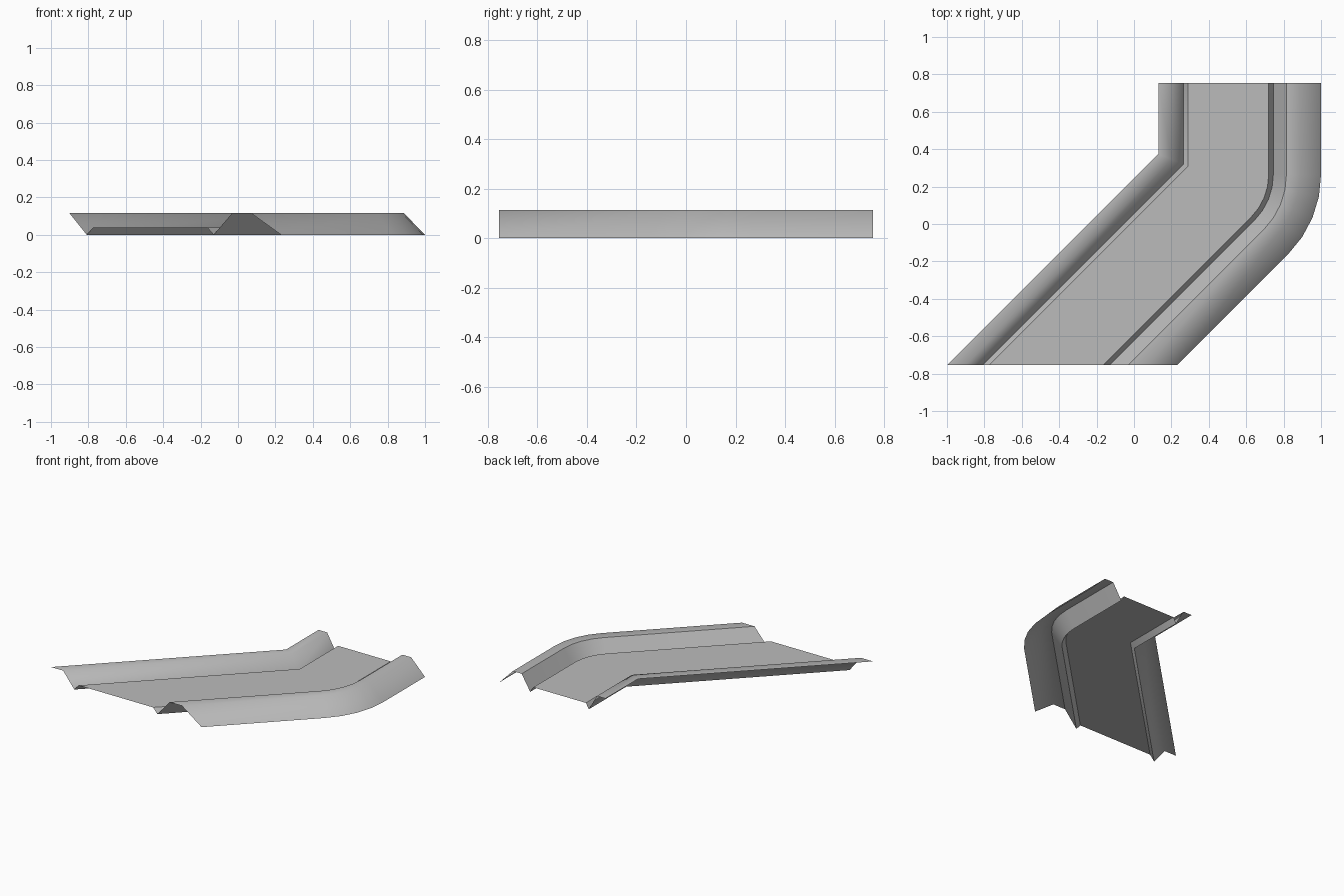
import bpy
import bmesh
from math import cos, sin, tan, pi, sqrt

cube = bpy.data.objects.get("Cube")
if cube:
    bpy.data.objects.remove(cube, do_unlink=True)

# Plain grey sheet colour
grey = bpy.data.materials.new("grey_sheet")
grey.use_nodes = True
colour = (0.5, 0.5, 0.5, 1)
grey.diffuse_color = colour
grey.node_tree.nodes["Principled BSDF"].inputs["Base Color"].default_value = colour

# Cross-section: (distance from the inner edge, height, crease is sharp)
TOP, FLOOR = 0.115, 0.04
profile = [
    (0.0, TOP, False),       # inner lip
    (0.07, TOP, False),
    (0.135, 0.0, True),      # inner gutter
    (0.16, FLOOR, True),     # channel floor
    (0.59, FLOOR, True),
    (0.615, 0.0, True),      # outer gutter
    (0.685, TOP, True),      # outer ridge
    (0.757, TOP, False),
    (0.87, 0.0, False),      # outer skirt
]

# The bend turns 45 degrees about a pivot between its two straight legs
EDGE, HALF, PIVOT, STEPS = 0.13, 0.755, 0.27, 4
TURN = pi / 4
CORNER_Y = EDGE + 1 - HALF


def mitre_y(d):
    return CORNER_Y - d * tan(TURN / 2)


def point(station, d):
    if station == 0:
        return EDGE + d, HALF
    if station == STEPS + 2:
        return -1 + d * sqrt(2), -HALF
    if d <= PIVOT:
        return EDGE + d, mitre_y(d)
    a = TURN * (station - 1) / STEPS
    r = d - PIVOT
    return EDGE + PIVOT + r * cos(a), mitre_y(PIVOT) - r * sin(a)


# Sweep the cross-section along the stations
bm = bmesh.new()
rows = [[bm.verts.new((*point(s, d), z)) for d, z, _ in profile]
        for s in range(STEPS + 3)]
for a, b in zip(rows, rows[1:]):
    for i in range(len(profile) - 1):
        face = bm.faces.new((a[i], b[i], b[i + 1], a[i + 1]))
        face.smooth = True
    for i, (_, _, sharp) in enumerate(profile):
        edge = bm.edges.get((a[i], b[i]))
        edge.smooth = not sharp
bmesh.ops.remove_doubles(bm, verts=bm.verts, dist=0.0005)

mesh = bpy.data.meshes.new("bent_channel")
bm.to_mesh(mesh)
bm.free()
mesh.materials.append(grey)
channel = bpy.data.objects.new("bent_channel", mesh)
bpy.context.collection.objects.link(channel)
